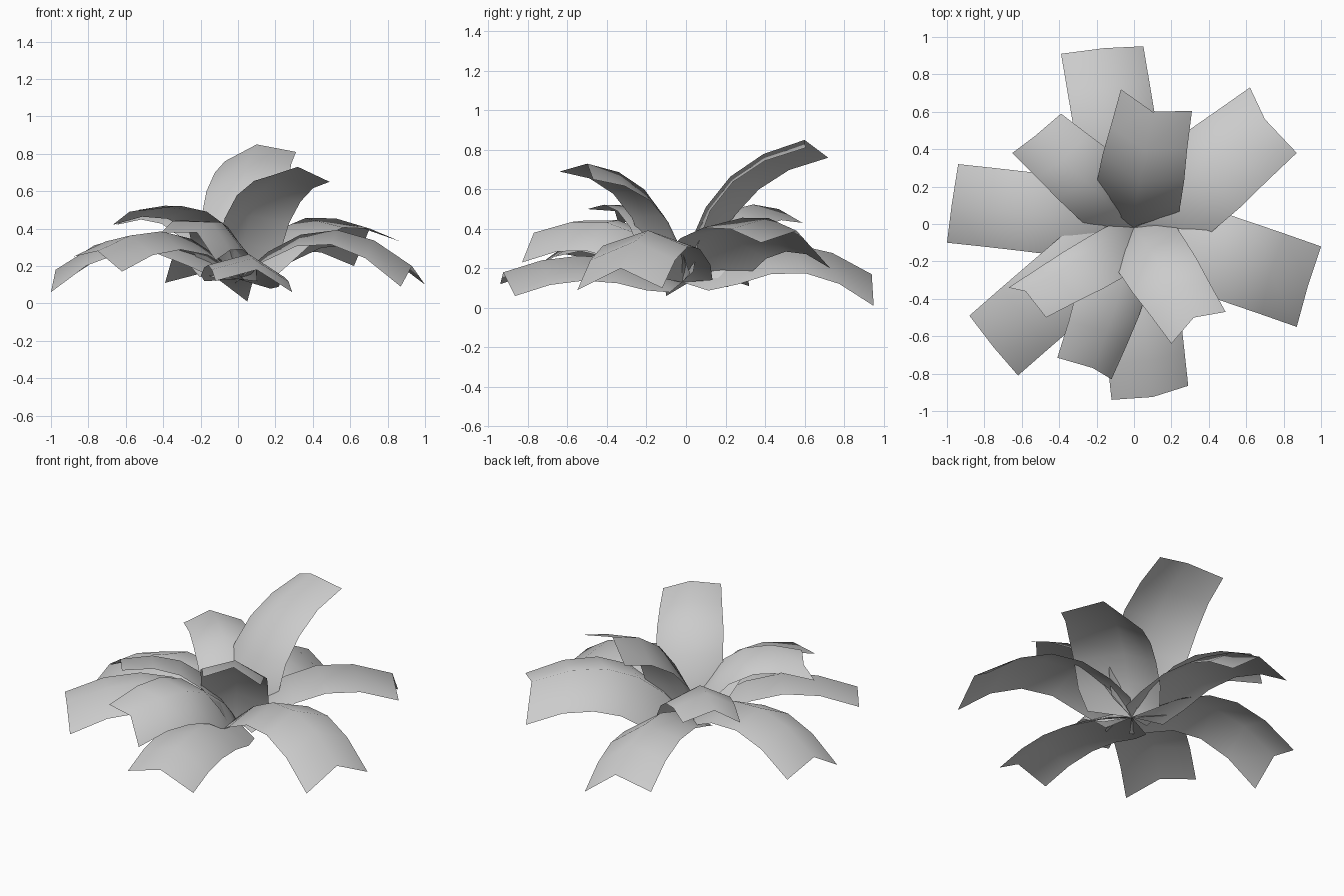
import bpy
from mathutils import Vector

old = bpy.data.objects.get("Cube")
if old:
    bpy.data.objects.remove(old, do_unlink=True)

leaf_mat = bpy.data.materials.new("pale_grey")
leaf_mat.use_nodes = True
GREY = (0.6, 0.6, 0.6, 1)
leaf_mat.diffuse_color = GREY
leaf_mat.node_tree.nodes["Principled BSDF"].inputs["Base Color"].default_value = GREY

HUB = Vector((0, -0.02, 0.13))
UP = Vector((0, 0, 1))


def frame(tangent):
    """Tangent, sideways and normal directions of a leaf row."""
    t = tangent.normalized()
    side = t.cross(UP).normalized()
    return t, side, side.cross(t)


def make_leaf(name, left, middle, right, arch, bow=0.0):
    """Folded, arching leaf from a point at the hub to a three-point tip."""
    left, middle, right = Vector(left), Vector(middle), Vector(right)
    reach = max(0.08, 0.6 - 0.6 * middle.z)
    ctrl = Vector((middle.x * reach + bow, middle.y * reach, arch))
    tip_axes = frame(middle - ctrl)
    # tip edges measured in the tip's own frame, reused along the leaf
    edges = [[(p - middle).dot(a) for a in tip_axes] for p in (left, right)]
    # upright leaves are broader in the middle
    belly = 0.16 if middle.z > 0.35 else 0.0
    verts, faces = [HUB], []
    for i, t in enumerate((0.05, 0.18, 0.37, 0.58, 0.79, 1)):
        width = (0.85 if i == 0 else 1) + belly * min(1, 2.2 * (1 - t))
        fold = width * min(1, 0.7 + 1.5 * t)
        spine = HUB * (1 - t) ** 2 + ctrl * 2 * t * (1 - t) + middle * t * t
        along, side, normal = frame((ctrl - HUB) * (1 - t) + (middle - ctrl) * t)
        outer = [spine + along * e[0] * t + side * e[1] * width + normal * e[2] * fold
                 for e in edges]
        verts += [outer[0], spine, outer[1]]
        b = 3 * i + 1
        if i:
            faces += [(b - 3, b - 2, b + 1, b), (b - 2, b - 1, b + 2, b + 1)]
        else:
            faces += [(0, b + 1, b), (0, b + 2, b + 1)]
    mesh = bpy.data.meshes.new(name)
    mesh.from_pydata(verts, [], faces)
    mesh.materials.append(leaf_mat)
    mesh.shade_smooth()
    obj = bpy.data.objects.new(name, mesh)
    bpy.context.collection.objects.link(obj)


# Large leaves: left, middle and right tip points, arch height, sideways bow
LEAVES = {
    "back_low_leaf": ((-.39, .91, .11), (-.16, .94, .17), (.05, .95, .01), .5),
    "back_tall_leaf": ((-.07, .72, .76), (.1, .6, .85), (.31, .605, .81), .73, -.02),
    "back_left_leaf": ((.62, .73, .2), (.7, .56, .39), (.87, .38, .33), .62),
    "left_leaf": ((1, -.12, .1), (.93, -.33, .2), (.87, -.55, .09), .62),
    "front_tall_leaf": ((.49, -.47, .65), (.32, -.5, .73), (.2, -.64, .69), .68),
    "front_low_leaf": ((.29, -.865, .06), (.1, -.925, .18), (-.12, -.94, .12), .37),
    "front_mid_leaf": ((-.12, -.83, .23), (-.22, -.77, .38), (-.41, -.715, .38), .58, .06),
    "front_right_low_leaf": ((-.62, -.81, .17), (-.75, -.66, .28), (-.88, -.49, .25), .55),
    "front_right_upper_leaf": ((-.47, -.5, .5), (-.58, -.36, .49), (-.67, -.34, .42), .62),
    "right_leaf": ((-1, -.1, .06), (-.975, .1, .18), (-.94, .32, .11), .58),
    "back_right_leaf": ((-.65, .38, .42), (-.53, .47, .5), (-.39, .59, .43), .62),
}
for name, spec in LEAVES.items():
    make_leaf(name, *spec)
